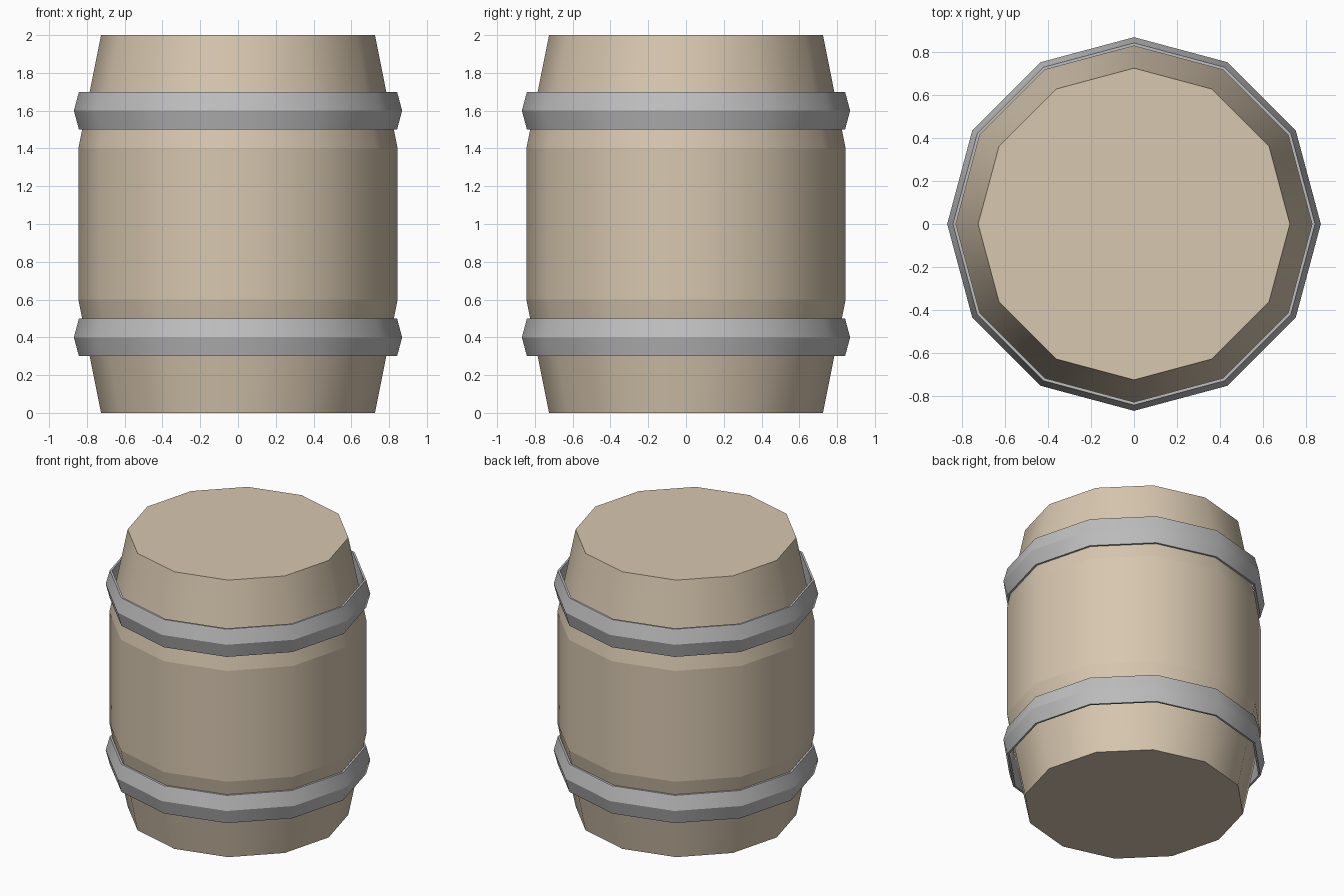
import bpy, bmesh
from math import cos, sin, pi

SIDES = 12

default = bpy.data.objects.get("Cube")
if default:
    bpy.data.objects.remove(default, do_unlink=True)


def material(name, color):
    mat = bpy.data.materials.new(name)
    mat.use_nodes = True
    mat.diffuse_color = color
    mat.node_tree.nodes["Principled BSDF"].inputs["Base Color"].default_value = color
    return mat


def lathe(name, profile, mat, closed):
    """Spin (radius, z) points; smooth around the axis, crisp along the rings."""
    bm = bmesh.new()
    rings = [[bm.verts.new((r * cos(2 * pi * i / SIDES), r * sin(2 * pi * i / SIDES), z))
              for i in range(SIDES)] for r, z in profile]
    pairs = list(zip(rings, rings[1:]))
    if closed:
        pairs.append((rings[-1], rings[0]))
    for low, high in pairs:
        for i in range(SIDES):
            j = (i + 1) % SIDES
            bm.faces.new((low[i], low[j], high[j], high[i])).smooth = True
    if not closed:
        bm.faces.new(rings[0][::-1])
        bm.faces.new(rings[-1])
    for edge in bm.edges:
        a, b = edge.verts
        if abs(a.co.z - b.co.z) < 1e-5 and abs(a.co.length - b.co.length) < 1e-5:
            edge.smooth = False
    bmesh.ops.recalc_face_normals(bm, faces=bm.faces)
    mesh = bpy.data.meshes.new(name)
    bm.to_mesh(mesh)
    bm.free()
    mesh.materials.append(mat)
    obj = bpy.data.objects.new(name, mesh)
    bpy.context.collection.objects.link(obj)
    return obj


wood = material("pale_wood", (0.68, 0.57, 0.43, 1))
metal = material("grey_metal", (0.52, 0.52, 0.52, 1))

# Barrel body with tapered ends
lathe("barrel_body", [(0.725, 0), (0.845, 0.6), (0.845, 1.4), (0.725, 2)], wood, False)

# Two ridged metal hoops with a straight inner wall
for name, z in (("lower_hoop", 0.4), ("upper_hoop", 1.6)):
    lathe(name, [(0.828, z - 0.1), (0.842, z - 0.1), (0.869, z),
                 (0.842, z + 0.1), (0.828, z + 0.1)], metal, True)
